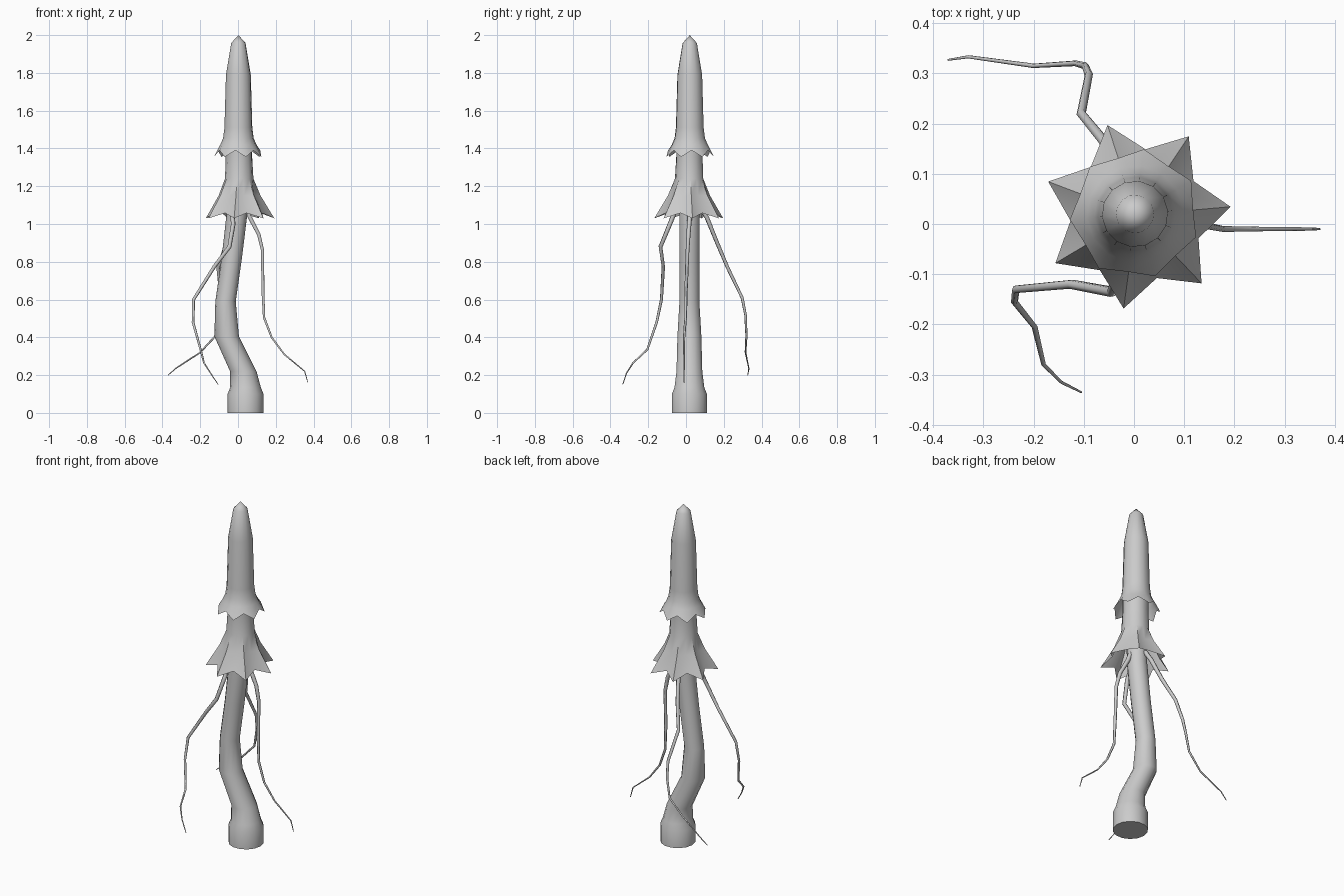
import bpy, bmesh
from math import cos, sin, pi, radians

if "Cube" in bpy.data.objects:
    bpy.data.objects.remove(bpy.data.objects["Cube"])

CX, CY = 0.005, 0.018          # axis of the cap and skirt


def loft(name, rings, cap_bottom=False, cap_top=False, angle=35):
    """Skin a list of vertex rings; a ring of one point becomes an apex."""
    bm = bmesh.new()
    vs = [[bm.verts.new(p) for p in r] for r in rings]
    for a, b in zip(vs, vs[1:]):
        n = len(a)
        for i in range(n):
            j = (i + 1) % n
            if len(b) == 1:
                bm.faces.new((a[i], a[j], b[0]))
            else:
                bm.faces.new((a[i], a[j], b[j], b[i]))
    if cap_bottom:
        bm.faces.new(vs[0][::-1])
    if cap_top:
        bm.faces.new(vs[-1])
    me = bpy.data.meshes.new(name)
    bm.to_mesh(me)
    bm.free()
    ob = bpy.data.objects.new(name, me)
    bpy.context.collection.objects.link(ob)
    bpy.ops.object.select_all(action='DESELECT')
    ob.select_set(True)
    bpy.context.view_layer.objects.active = ob
    bpy.ops.object.shade_smooth_by_angle(angle=radians(angle))
    return ob


def star(start, tip, valley, cx=CX, cy=CY):
    """14-point ring alternating (radius, z) of seven tips and valleys."""
    pts = []
    for i in range(14):
        r, z = (tip, valley)[i % 2]
        a = radians(start) + i * pi / 7
        pts.append((cx + r * cos(a), cy + r * sin(a), z))
    return pts


def circle(x, y, z, r, n=14):
    return [(x + r * cos(2 * pi * i / n), y + r * sin(2 * pi * i / n), z)
            for i in range(n)]


# Curved stem: x, z, radius
stem = [(0.04, 0, 0.095), (0.04, 0.10, 0.095), (0.04, 0.135, 0.081),
        (0.028, 0.22, 0.07), (-0.06, 0.405, 0.065), (-0.066, 0.59, 0.054),
        (-0.033, 0.82, 0.054), (-0.007, 1.04, 0.055), (0.0, 1.25, 0.055)]
loft("stem", [circle(x, 0.018, z, r) for x, z, r in stem], True, True)

# Lower flared skirt with seven pointed folds, running up into the neck
loft("lower_skirt", [
    star(5, (0.188, 1.03), (0.132, 1.058)),
    star(5, (0.115, 1.15), (0.092, 1.15)),
    star(5, (0.077, 1.24), (0.074, 1.24)),
    star(5, (0.07, 1.36), (0.07, 1.36)),
    star(5, (0.07, 1.46), (0.07, 1.46))])

# Tall cap with a zigzag rim, tips between those of the skirt
cap = [(0.096, 1.42), (0.081, 1.455), (0.074, 1.51),
       (0.066, 1.79), (0.038, 1.958)]
loft("upper_cap",
     [star(30.7, (0.13, 1.355), (0.116, 1.39), 0.002, 0.02)]
     + [star(30.7, p, p, 0.002, 0.02) for p in cap] + [[(0.002, 0.02, 2.0)]],
     angle=50)

# Three thin tapering roots hanging from under the skirt
roots = {
    "right_root": [(0.04, 0.02, 1.09), (0.06, 0.02, 1.04), (0.11, 0.013, 0.945),
                   (0.13, 0.008, 0.86), (0.132, 0, 0.64), (0.138, -0.002, 0.505),
                   (0.178, -0.01, 0.40), (0.245, -0.01, 0.31),
                   (0.353, -0.01, 0.22), (0.37, -0.01, 0.16)],
    "back_root": [(-0.02, 0.07, 1.10), (-0.028, 0.11, 1.035), (-0.06, 0.165, 0.90),
                  (-0.105, 0.22, 0.77), (-0.09, 0.297, 0.61), (-0.097, 0.315, 0.52),
                  (-0.117, 0.32, 0.41), (-0.2, 0.315, 0.32),
                  (-0.33, 0.333, 0.235), (-0.37, 0.327, 0.20)],
    "front_root": [(-0.035, -0.05, 1.09), (-0.025, -0.085, 1.00),
                   (-0.045, -0.135, 0.88), (-0.125, -0.12, 0.775),
                   (-0.235, -0.13, 0.60), (-0.238, -0.155, 0.48),
                   (-0.198, -0.205, 0.335), (-0.18, -0.28, 0.265),
                   (-0.145, -0.315, 0.21), (-0.105, -0.335, 0.15)],
}
for name, pts in roots.items():
    cu = bpy.data.curves.new(name, 'CURVE')
    cu.dimensions = '3D'
    cu.bevel_depth = 0.0135
    cu.bevel_resolution = 1
    cu.use_fill_caps = True
    sp = cu.splines.new('POLY')
    sp.points.add(len(pts) - 1)
    for i, (p, q) in enumerate(zip(sp.points, pts)):
        p.co = (*q, 1)
        p.radius = 1 - 0.85 * i / (len(pts) - 1)
    sp.use_smooth = True
    bpy.context.collection.objects.link(bpy.data.objects.new(name, cu))
